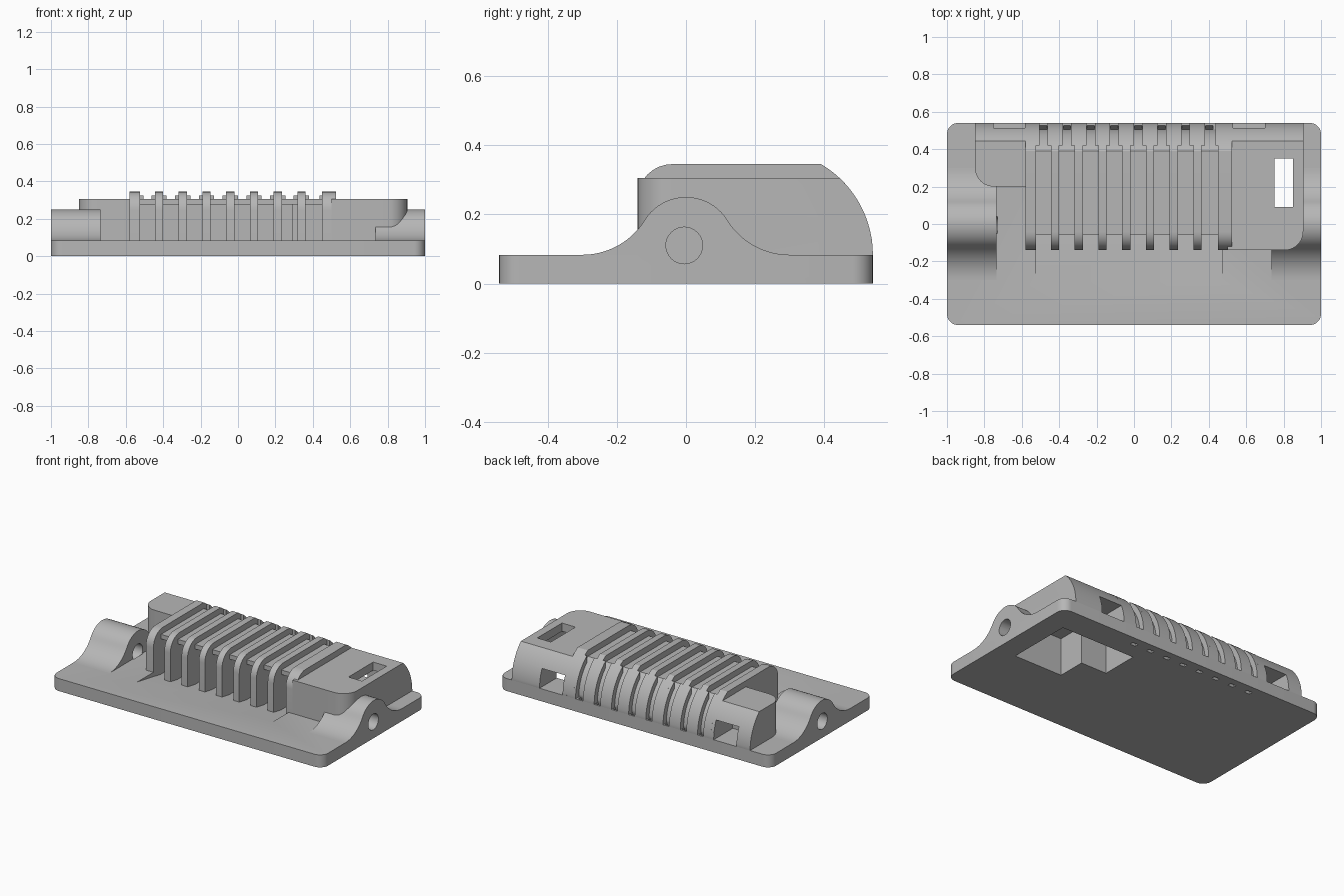
import bpy
import bmesh
from math import sin, cos, pi, radians

if "Cube" in bpy.data.objects:
    bpy.data.objects.remove(bpy.data.objects["Cube"])

grey = bpy.data.materials.new("plain_grey")
grey.use_nodes = True
COLOUR = (0.47, 0.47, 0.47, 1)
grey.diffuse_color = COLOUR
grey.node_tree.nodes["Principled BSDF"].inputs["Base Color"].default_value = COLOUR


def arc(cy, cz, r, start, end, steps=14):
    angles = [radians(start + (end - start) * i / steps) for i in range(steps + 1)]
    return [(cy + r * cos(a), cz + r * sin(a)) for a in angles]


def prism(name, profile, x0, x1, round_at=None, radius=0.1):
    """Extrude a y-z profile along x; optionally round the upright edge at (x, y)."""
    bm = bmesh.new()
    face = bm.faces.new([bm.verts.new((x0, y, z)) for y, z in profile])
    moved = bmesh.ops.extrude_face_region(bm, geom=[face])["geom"]
    bmesh.ops.translate(bm, vec=(x1 - x0, 0, 0),
                        verts=[v for v in moved if isinstance(v, bmesh.types.BMVert)])
    if round_at:
        edges = [e for e in bm.edges if all(
            abs(v.co.x - round_at[0]) + abs(v.co.y - round_at[1]) < 1e-4 for v in e.verts)]
        bmesh.ops.bevel(bm, geom=edges, offset=radius, segments=10, profile=0.5, affect='EDGES')
    bmesh.ops.recalc_face_normals(bm, faces=bm.faces)
    mesh = bpy.data.meshes.new(name)
    bm.to_mesh(mesh)
    bm.free()
    mesh.materials.append(grey)
    obj = bpy.data.objects.new(name, mesh)
    bpy.context.collection.objects.link(obj)
    return obj


def box(name, x0, x1, y0, y1, z0, z1):
    return prism(name, [(y0, z0), (y1, z0), (y1, z1), (y0, z1)], x0, x1)


def cut(obj, cutters):
    for cutter in cutters:
        mod = obj.modifiers.new("cut", 'BOOLEAN')
        mod.operation = 'DIFFERENCE'
        mod.solver = 'EXACT'
        mod.object = cutter
    graph = bpy.context.evaluated_depsgraph_get()
    mesh = bpy.data.meshes.new_from_object(obj.evaluated_get(graph))
    obj.modifiers.clear()
    obj.data = mesh


TOP, ROOF, PLATE, SUNK = 0.345, 0.305, 0.083, 0.03
BACK = 0.236  # centre of the curved back
FOOT = [(0.53, SUNK)]

# Side profiles of the fins, the recessed core and the end sections
fin_profile = ([(-0.14, SUNK)] + arc(-0.04, 0.245, 0.1, 180, 90, 8)
               + arc(BACK, PLATE, 0.304, 59.5, 0) + FOOT)
core_profile = [(-0.06, 0.05), (-0.06, ROOF)] + arc(BACK, PLATE, 0.27, 55.3, 0) + [(0.5, 0.05)]
curved_back = arc(BACK, PLATE, 0.304, 46.9, 0) + FOOT
end_profile = [(-0.14, SUNK), (-0.14, ROOF)] + curved_back
block_profile = [(0.2, SUNK), (0.2, ROOF)] + curved_back
hump_profile = ([(-0.3, SUNK)] + arc(-0.3, 0.296, 0.213, -90, -31.8)
                + arc(0, 0.11, 0.14, 148.2, 31.8, 20)[1:]
                + arc(0.3, 0.296, 0.213, 211.8, 270)[1:] + [(0.3, SUNK)])

# Base plate with rounded corners
plate = box("base_plate", -1, 1, -0.54, 0.54, 0, PLATE)
bm = bmesh.new()
bm.from_mesh(plate.data)
upright = [e for e in bm.edges if abs(e.verts[0].co.z - e.verts[1].co.z) > 0.05]
bmesh.ops.bevel(bm, geom=upright, offset=0.06, segments=8, profile=0.5, affect='EDGES')
bm.to_mesh(plate.data)
bm.free()

# Body parts
core = prism("vent_core", core_profile, -0.55, 0.5)
right_part = prism("end_section", end_profile, 0.5, 0.905, (0.905, -0.14))
block = prism("corner_block", block_profile, -0.85, -0.56, (-0.85, 0.2))
hump_a = prism("hinge_hump_right", hump_profile, -1, -0.735)
hump_b = prism("hinge_hump_left", hump_profile, 0.735, 1)

# Fins, widened where they run down the back
fins = [prism("end_fin", fin_profile, -0.58, -0.525),
        prism("end_fin", fin_profile, 0.45, 0.525)]
band_profile = [(0.42, SUNK)] + arc(BACK, PLATE, 0.304, 52.75, 0) + FOOT
bands = []
for i in range(7):
    x = -0.422 + i * 0.1268
    fins.append(prism("fin", fin_profile, x - 0.022, x + 0.022))
    bands.append(prism("fin_back_band", band_profile, x - 0.041, x + 0.041))
bands.append(prism("fin_back_band", band_profile, -0.56, -0.505))
bands.append(prism("fin_back_band", band_profile, 0.435, 0.5))

# Cutters
def duct(x0, x1, depth):
    return prism("duct_cutter", [(-0.33, 0.0864), (-0.06, 0.04), (depth, 0.04),
                                 (depth, 0.275), (-0.2, 0.275), (-0.33, 0.15)], x0, x1)


ducts = [duct(-0.525, 0.29, 0.3), duct(0.28, 0.47, 0.08)]
cavity = [box("cavity_cutter", 0.5, 0.855, -0.08, 0.36, -0.1, 0.25),
          box("cavity_cutter", 0.31, 0.51, 0.11, 0.36, -0.1, 0.25)]
top_window = box("window_cutter", 0.75, 0.85, 0.09, 0.35, 0.2, 0.5)
back_window = box("window_cutter", 0.53, 0.7, 0.3, 0.6, PLATE, 0.205)
back_notch = box("notch_cutter", -0.75, -0.582, 0.34, 0.6, PLATE, 0.205)
ring = arc(-0.005, 0.11, 0.053, 0, 348.75, 31)
pin_holes = [prism("pin_cutter", ring, -1.1, -0.73), prism("pin_cutter", ring, 0.72, 1.1)]
slits = []
for i in range(8):
    x = -0.485 + i * 0.1268
    slits.append(prism("slit_cutter", [(0.516, 0.1), (0.541, 0.1), (0.49, -0.02), (0.465, -0.02)],
                       x - 0.02, x + 0.02))
    # keep the slit inside the rear edge of the plate
    slits[-1].location.y = -0.006

bpy.context.view_layer.update()
cut(plate, ducts + cavity + pin_holes + slits)
cut(core, ducts + cavity + slits)
cut(right_part, cavity + [top_window, back_window, pin_holes[1]])
cut(block, [back_notch])
cut(hump_a, [pin_holes[0]])
cut(hump_b, cavity + [top_window, pin_holes[1]])
for fin in fins:
    if max(v.co.x for v in fin.data.vertices) > 0.3:
        cut(fin, cavity)

for cutter in ducts + cavity + pin_holes + slits + [top_window, back_window, back_notch]:
    bpy.data.objects.remove(cutter)

# Smooth the curves and keep the edges sharp
bpy.ops.object.select_all(action='DESELECT')
parts = [plate, core, right_part, block, hump_a, hump_b] + fins + bands
for part in parts:
    part.select_set(True)
bpy.context.view_layer.objects.active = plate
bpy.ops.object.shade_smooth_by_angle(angle=pi / 6)
